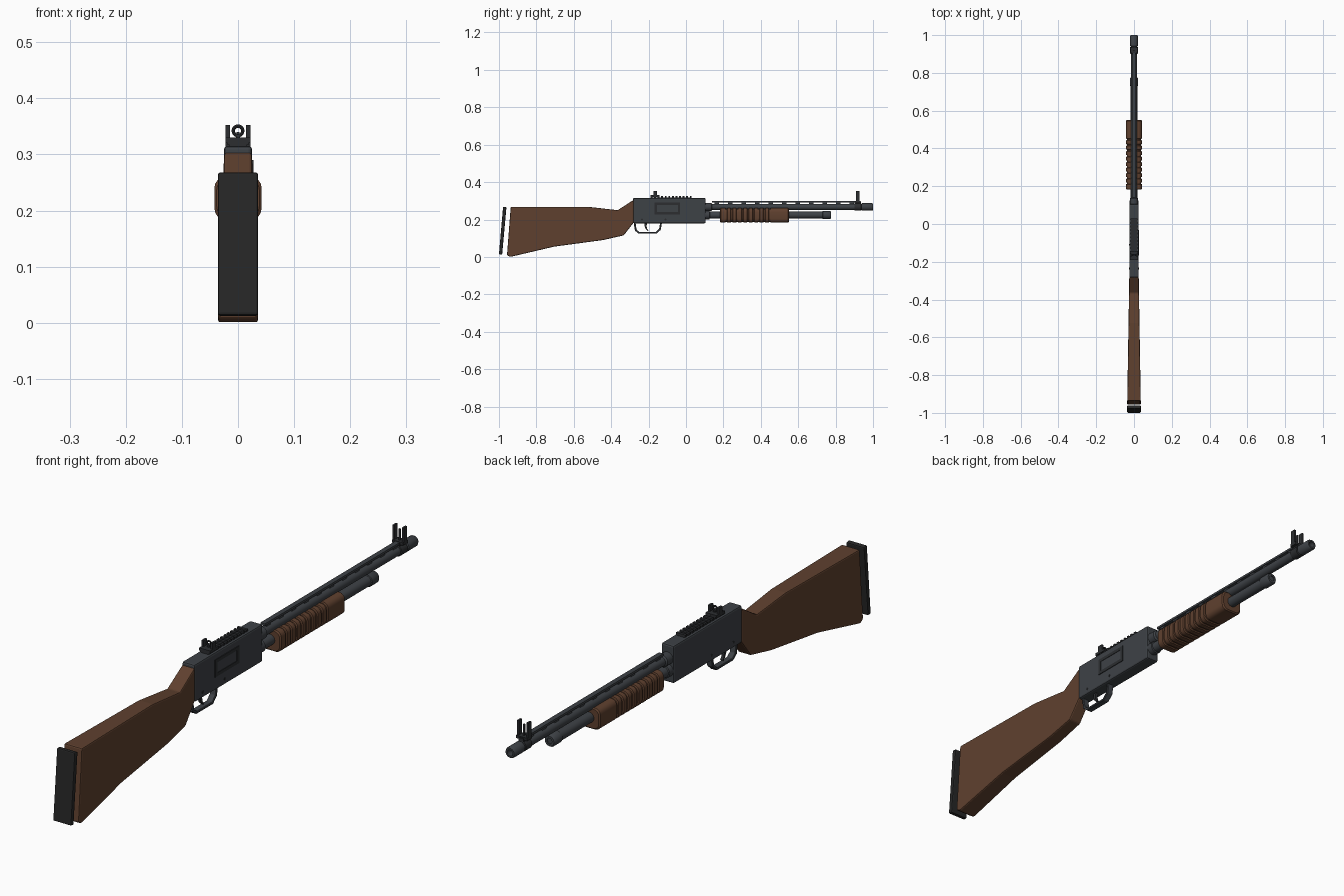
import bpy, bmesh, math
from mathutils import Vector

if "Cube" in bpy.data.objects:
    bpy.data.objects.remove(bpy.data.objects["Cube"])


def material(name, col):
    m = bpy.data.materials.new(name)
    m.diffuse_color = (*col, 1)
    m.use_nodes = True
    m.node_tree.nodes["Principled BSDF"].inputs["Base Color"].default_value = m.diffuse_color
    return m


WOOD = material("walnut", (0.115, 0.052, 0.028))
STEEL = material("blued_steel", (0.048, 0.054, 0.062))
DARK = material("dark_steel", (0.025, 0.027, 0.03))
RUBBER = material("rubber", (0.02, 0.02, 0.02))


def finish(name, bm, mat, bevel=0, segs=2, smooth=False):
    bmesh.ops.recalc_face_normals(bm, faces=bm.faces)
    me = bpy.data.meshes.new(name)
    bm.to_mesh(me)
    bm.free()
    ob = bpy.data.objects.new(name, me)
    bpy.context.collection.objects.link(ob)
    me.materials.append(mat)
    if bevel:
        b = ob.modifiers.new("bevel", "BEVEL")
        b.width, b.segments, b.limit_method = bevel, segs, "ANGLE"
        b.angle_limit = math.radians(25)
    if smooth:
        bpy.ops.object.select_all(action="DESELECT")
        ob.select_set(True)
        bpy.context.view_layer.objects.active = ob
        bpy.ops.object.shade_smooth_by_angle(angle=math.radians(35))
    return ob


def add_box(bm, x, y, z):
    vs = [bm.verts.new((a, b, c)) for a in x for b in y for c in z]
    for f in ((0, 1, 3, 2), (4, 6, 7, 5), (0, 4, 5, 1), (2, 3, 7, 6), (0, 2, 6, 4), (1, 5, 7, 3)):
        bm.faces.new([vs[i] for i in f])


def boxes(name, items, mat, bevel=0):
    bm = bmesh.new()
    for it in items:
        add_box(bm, *it)
    return finish(name, bm, mat, bevel)


def prism(name, pts, width, mat, bevel=0, segs=2):
    """Extrude a (y, z) side profile across x; width(y) gives the half width."""
    bm = bmesh.new()
    l, r = [[bm.verts.new((s * width(y), y, z)) for y, z in pts] for s in (-1, 1)]
    bm.faces.new(l)
    bm.faces.new(r[::-1])
    n = len(pts)
    for i in range(n):
        j = (i + 1) % n
        bm.faces.new((l[i], r[i], r[j], l[j]))
    return finish(name, bm, mat, bevel, segs)


def loft(name, rings, mat, smooth=True):
    bm = bmesh.new()
    rs = [[bm.verts.new(p) for p in ring] for ring in rings]
    n = len(rs[0])
    for a, b in zip(rs, rs[1:]):
        for i in range(n):
            j = (i + 1) % n
            bm.faces.new((a[i], a[j], b[j], b[i]))
    bm.faces.new(rs[0])
    bm.faces.new(rs[-1])
    return finish(name, bm, mat, smooth=smooth)


def lathe(name, prof, zc, mat, n=24):
    """Turn a (y, radius) profile around the axis running along y at height zc."""
    ang = [2 * math.pi * i / n for i in range(n)]
    return loft(name, [[(r * math.cos(a), y, zc + r * math.sin(a)) for a in ang] for y, r in prof], mat)


# stock and butt pad
prism("stock", [(-0.94, 0.0), (-0.705, 0.055), (-0.445, 0.09), (-0.333, 0.115), (-0.28, 0.183),
                (-0.28, 0.305), (-0.365, 0.25), (-0.525, 0.268), (-0.937, 0.268), (-0.957, 0.01)],
      lambda y: 0.025 + 0.011 * (-0.28 - y) / 0.67, WOOD, 0.005)
prism("butt_pad", [(-1.0, 0.014), (-0.983, 0.012), (-0.96, 0.266), (-0.978, 0.268)],
      lambda y: 0.036, RUBBER, 0.004)

# receiver
rec = boxes("receiver", [((-0.025, 0.025), (-0.283, 0.105), (0.18, 0.315))], STEEL, 0.006)

# ejection port: raised frame with a recessed looking bolt, right side only
Y0, Y1, Z0, Z1, t = -0.168, -0.032, 0.228, 0.29, 0.012
X = (0.022, 0.0275)
boxes("ejection_port_frame", [(X, (Y0, Y1), (Z0, Z0 + t)), (X, (Y0, Y1), (Z1 - t, Z1)),
                              (X, (Y0, Y0 + t), (Z0 + t, Z1 - t)), (X, (Y1 - t, Y1), (Z0 + t, Z1 - t))], DARK)
boxes("bolt", [((0.02, 0.0258), (Y0 + t, Y1 - t), (Z0 + t, Z1 - t))], STEEL)

# receiver pins
bm = bmesh.new()
for y in (-0.235, -0.11):
    ang = [2 * math.pi * i / 12 for i in range(12)]
    a, b = [[bm.verts.new((x, y + 0.005 * math.cos(k), 0.2 + 0.005 * math.sin(k))) for k in ang]
            for x in (-0.0262, 0.0262)]
    bm.faces.new(a)
    bm.faces.new(b)
    for i in range(12):
        bm.faces.new((a[i], a[i - 1], b[i - 1], b[i]))
finish("receiver_pins", bm, DARK)

# trigger guard and trigger
prism("trigger_guard", [(-0.28, 0.185), (-0.273, 0.14), (-0.252, 0.124), (-0.158, 0.124), (-0.135, 0.145),
                        (-0.128, 0.185), (-0.138, 0.185), (-0.144, 0.15), (-0.162, 0.133), (-0.248, 0.133),
                        (-0.264, 0.145), (-0.27, 0.185)], lambda y: 0.012, STEEL, 0.002, 1)
prism("trigger", [(-0.222, 0.185), (-0.222, 0.165), (-0.216, 0.15), (-0.205, 0.139), (-0.201, 0.142),
                  (-0.209, 0.153), (-0.211, 0.168), (-0.206, 0.185)], lambda y: 0.005, DARK)

# top rail with teeth
boxes("top_rail", [((-0.015, 0.015), (-0.19, 0.03), (0.312, 0.319))] +
      [((-0.019, 0.019), (-0.19 + i * 0.0191, -0.18 + i * 0.0191), (0.317, 0.325)) for i in range(12)], DARK)

# barrel, magazine tube and their collars
BZ, MZ = 0.267, 0.224
lathe("barrel", [(0.09, 0.022), (0.135, 0.022), (0.14, 0.0165), (0.94, 0.0165), (0.942, 0.02), (0.995, 0.02),
                 (1.0, 0.017), (1.0, 0.011), (0.94, 0.011)], BZ, STEEL)
lathe("magazine_tube", [(0.09, 0.023), (0.125, 0.023), (0.127, 0.019), (0.73, 0.019), (0.732, 0.022),
                        (0.77, 0.022), (0.776, 0.018), (0.776, 0.01), (0.772, 0.01)], MZ, STEEL)

# ventilated rib on the barrel
boxes("vent_rib", [((-0.009, 0.009), (0.14, 0.91), (0.29, 0.298))] +
      [((-0.006, 0.006), (y - 0.012, y + 0.012), (0.278, 0.292)) for y in [0.165 + 0.072 * i for i in range(11)]],
      STEEL)

# pump grip: rounded section with grooves
def pump_ring(y, d):
    pts = []
    hx, hz, r = 0.042 - d, 0.0385 - d, 0.02
    for q in range(4):
        sx, sz = ((1, 1), (-1, 1), (-1, -1), (1, -1))[q]
        for k in range(5):
            a = math.pi / 2 * (q + k / 4)
            pts.append((sx * (hx - r) + r * math.cos(a), y, 0.222 + sz * (hz - r) + r * math.sin(a)))
    return pts


prof = [(0.182, 0.004), (0.186, 0)]
for i in range(9):
    y = 0.21 + i * 0.029
    prof += [(y, 0), (y + 0.002, 0.004), (y + 0.009, 0.004), (y + 0.011, 0)]
prof += [(0.546, 0), (0.55, 0.004)]
loft("pump_grip", [pump_ring(y, d) for y, d in prof], WOOD)

# rear sight: base, two ears and an aperture ring
boxes("rear_sight", [((-0.022, 0.022), (-0.19, -0.142), (0.32, 0.33))] +
      [((s * 0.014, s * 0.022), (-0.175, -0.155), (0.328, 0.352)) for s in (-1, 1)] +
      [((-0.004, 0.004), (-0.17, -0.16), (0.328, 0.334))], DARK)
bpy.ops.mesh.primitive_torus_add(major_segments=20, minor_segments=8, major_radius=0.0085, minor_radius=0.003,
                                 location=(0, -0.165, 0.342), rotation=(math.pi / 2, 0, 0))
ring = bpy.context.object
ring.name = "aperture_ring"
ring.data.materials.append(DARK)
bpy.ops.object.shade_smooth_by_angle()

# front sight: barrel band, cross base, two ears and a post
lathe("front_sight_band", [(0.9, 0.0165), (0.902, 0.02), (0.936, 0.02), (0.938, 0.0165)], BZ, DARK)
boxes("front_sight", [((-0.01, 0.01), (0.902, 0.936), (0.28, 0.296)),
                      ((-0.022, 0.022), (0.905, 0.934), (0.29, 0.3)),
                      ((-0.003, 0.003), (0.916, 0.922), (0.298, 0.34))] +
      [((s * 0.015, s * 0.022), (0.91, 0.928), (0.298, 0.352)) for s in (-1, 1)], DARK)
